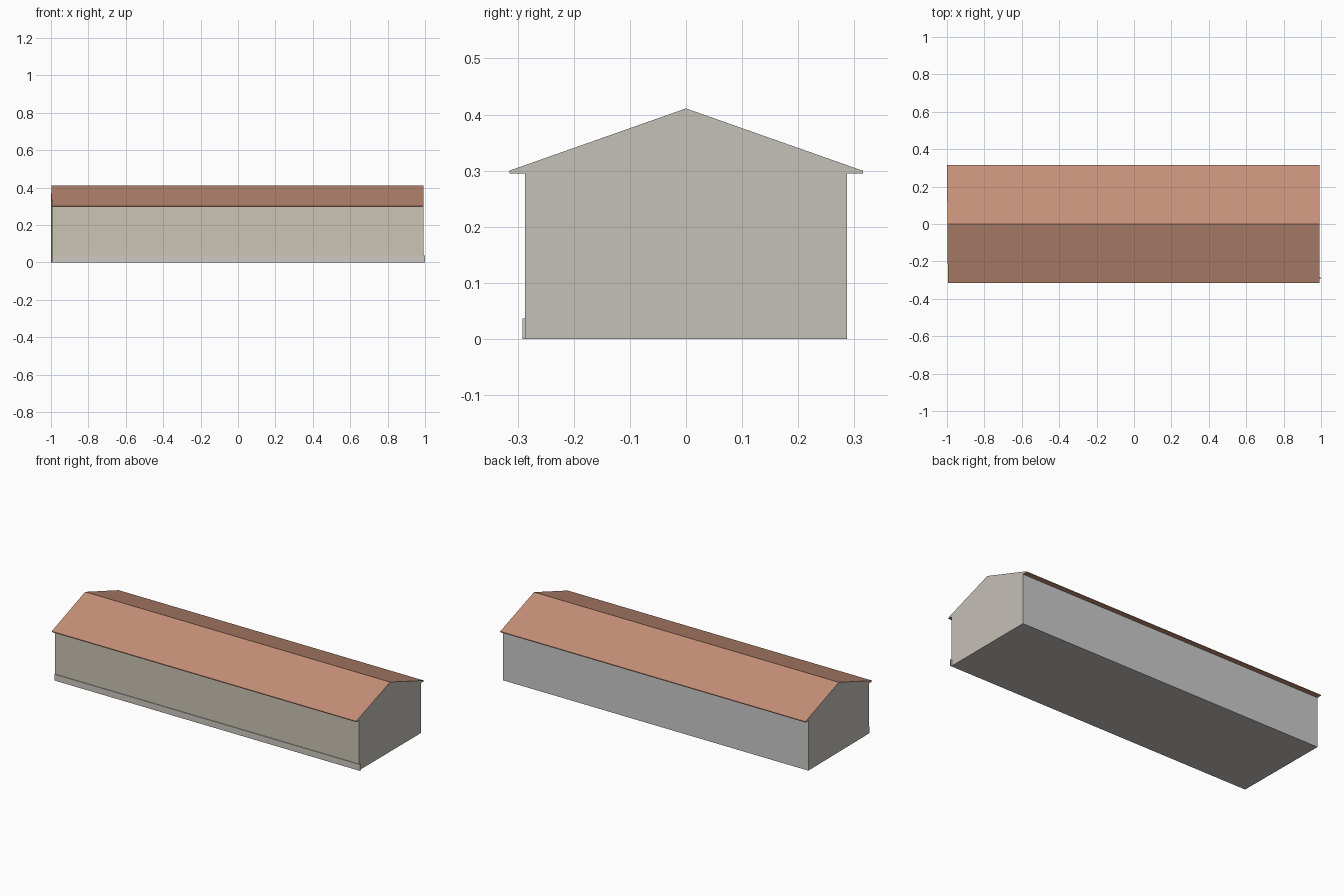
import bpy, bmesh

if "Cube" in bpy.data.objects:
    bpy.data.objects.remove(bpy.data.objects["Cube"])

WALL_Y, EAVE_Y = 0.287, 0.315
SOFFIT_Z, EAVE_Z, RIDGE_Z = 0.295, 0.30, 0.411
RIGHT_X = 0.992


def left_x(y):
    # the left end is very slightly out of square
    return -0.9975 - 0.008 * y


def material(name, rgb):
    m = bpy.data.materials.new(name)
    m.diffuse_color = (*rgb, 1)
    m.use_nodes = True
    m.node_tree.nodes["Principled BSDF"].inputs["Base Color"].default_value = m.diffuse_color
    return m


def finish(name, bm, mat):
    me = bpy.data.meshes.new(name)
    bm.to_mesh(me)
    bm.free()
    me.materials.append(mat)
    ob = bpy.data.objects.new(name, me)
    bpy.context.collection.objects.link(ob)
    return ob


def strip(name, profile, mat):
    """Run a (y, z) line along the building from end to end."""
    bm = bmesh.new()
    rows = [(bm.verts.new((left_x(y), y, z)), bm.verts.new((RIGHT_X, y, z)))
            for y, z in profile]
    for a, b in zip(rows, rows[1:]):
        bm.faces.new((a[0], b[0], b[1], a[1]))
    return finish(name, bm, mat)


def gable(name, outline, x_at, mat, flip):
    bm = bmesh.new()
    face = bm.faces.new([bm.verts.new((x_at(y), y, z)) for y, z in outline])
    if flip:
        face.normal_flip()
    return finish(name, bm, mat)


roof_mat = material("terracotta", (0.56, 0.28, 0.19))
front_mat = material("cream", (0.60, 0.56, 0.45))
back_mat = material("pale_grey", (0.57, 0.57, 0.54))
end_mat = material("warm_grey", (0.56, 0.53, 0.48))
base_mat = material("plinth_stone", (0.62, 0.58, 0.53))
dark_mat = material("underside", (0.55, 0.53, 0.50))

# Long walls and floor
strip("front_wall", [(-WALL_Y, SOFFIT_Z), (-WALL_Y, 0)], front_mat)
strip("floor", [(-WALL_Y, 0), (WALL_Y, 0)], dark_mat)
strip("back_wall", [(WALL_Y, 0), (WALL_Y, SOFFIT_Z)], back_mat)

# Roof slopes with thin overhanging eaves
slope = [(WALL_Y, SOFFIT_Z), (EAVE_Y, SOFFIT_Z), (EAVE_Y, EAVE_Z), (0, RIDGE_Z)]
roof_line = slope + [(-y, z) for y, z in slope[-2::-1]]
strip("roof", roof_line, roof_mat)

# Flush gable ends
outline = [(-WALL_Y, 0), (WALL_Y, 0)] + roof_line
gable("right_gable", outline, lambda y: RIGHT_X, end_mat, False)
gable("left_gable", outline, left_x, end_mat, True)

# Plinth along the front only
bpy.ops.mesh.primitive_cube_add(size=1, location=(0.0025, -0.2885, 0.0185))
plinth = bpy.context.object
plinth.name = "front_plinth"
plinth.scale = (1.995, 0.005, 0.037)
plinth.data.materials.append(base_mat)
